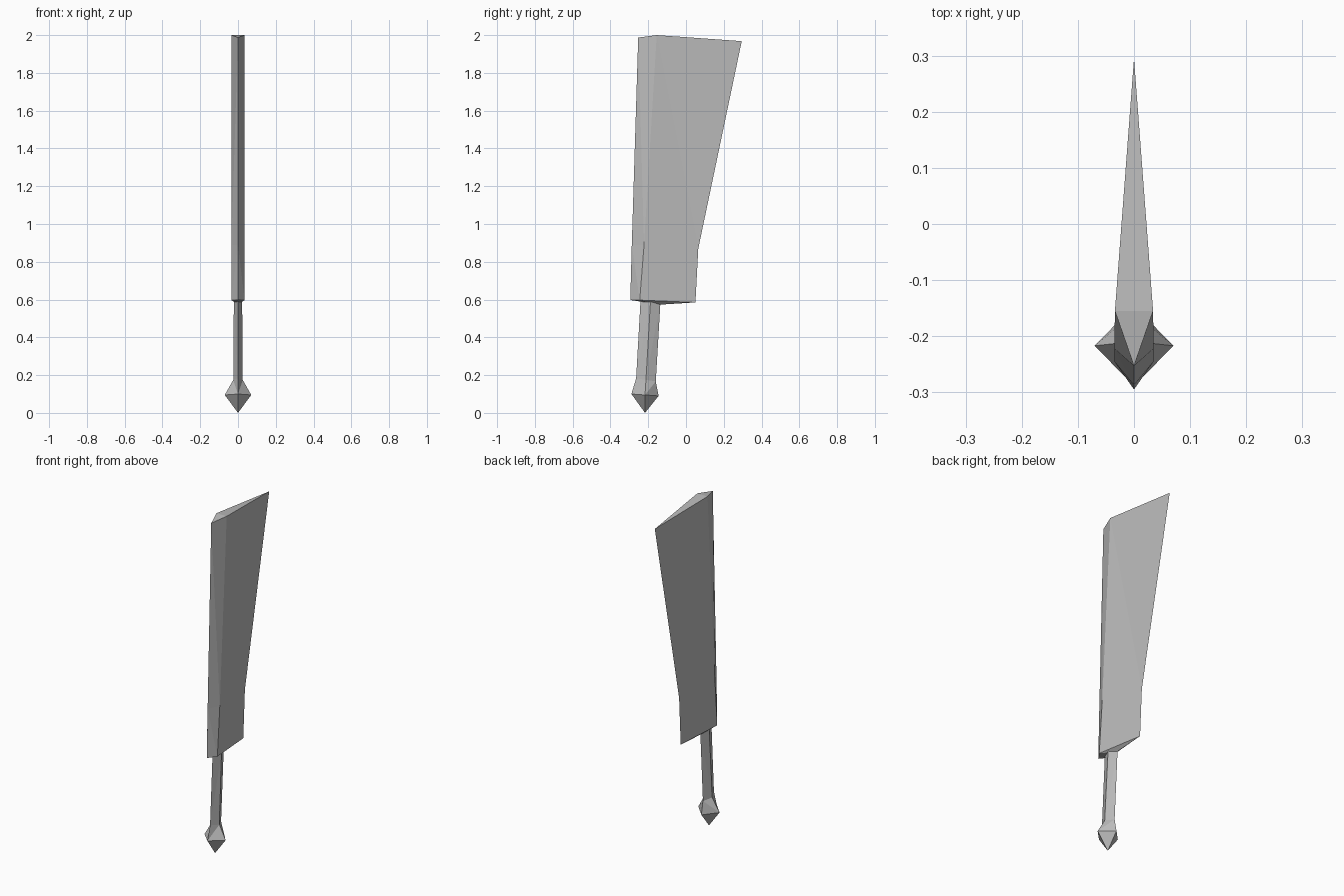
import bpy, bmesh

if "Cube" in bpy.data.objects:
    bpy.data.objects.remove(bpy.data.objects["Cube"])

steel = bpy.data.materials.new("grey_steel")
steel.diffuse_color = (0.5, 0.5, 0.5, 1)
steel.use_nodes = True
steel.node_tree.nodes["Principled BSDF"].inputs["Base Color"].default_value = steel.diffuse_color


def loft(name, rings, bottom, top=None):
    """Skin four-sided rings, close below with a point, above with a point or two triangles."""
    bm = bmesh.new()
    rows = [[bm.verts.new(p) for p in ring] for ring in rings]
    for low, high in zip(rows, rows[1:]):
        for i in range(4):
            j = (i + 1) % 4
            bm.faces.new((low[i], low[j], high[j], high[i]))
    tip = bm.verts.new(bottom)
    for i in range(4):
        bm.faces.new((rows[0][(i + 1) % 4], rows[0][i], tip))
    a, b, c, d = rows[-1]
    bm.faces.new((a, b, d))
    bm.faces.new((b, c, d))
    # planar triangles keep the creases crisp
    bmesh.ops.triangulate(bm, faces=bm.faces[:])
    bmesh.ops.recalc_face_normals(bm, faces=bm.faces[:])
    mesh = bpy.data.meshes.new(name)
    bm.to_mesh(mesh)
    bm.free()
    mesh.materials.append(steel)
    obj = bpy.data.objects.new(name, mesh)
    bpy.context.collection.objects.link(obj)


def kite(spine, ridge, edge, half):
    """Blade section: each argument is (y, z), half is the ridge half thickness."""
    return [(0, *spine), (half, *ridge), (0, *edge), (-half, *ridge)]


def diamond(y, z, rx, ry, tilt=0.0):
    """Handle section, with the back corner lower by tilt."""
    return [(0, y - ry, z + tilt), (rx, y, z), (0, y + ry, z - tilt), (-rx, y, z)]


# Blade: blunt spine in front, thickest ridge behind it, sharp edge at the back
loft("blade", [
    kite((-0.295, 0.598), (-0.245, 0.597), (0.05, 0.585), 0.035),
    kite((-0.287, 0.89), (-0.222, 0.89), (0.065, 0.87), 0.035),
    kite((-0.253, 1.987), (-0.155, 2.0), (0.295, 1.968), 0.034),
], (0, -0.14, 0.573))

# Handle flaring into a pointed pommel
loft("handle_and_pommel", [
    diamond(-0.217, 0.095, 0.07, 0.072, 0.005),
    diamond(-0.212, 0.175, 0.025, 0.052, 0.008),
    diamond(-0.188, 0.59, 0.022, 0.053),
], (0, -0.217, 0.0))
